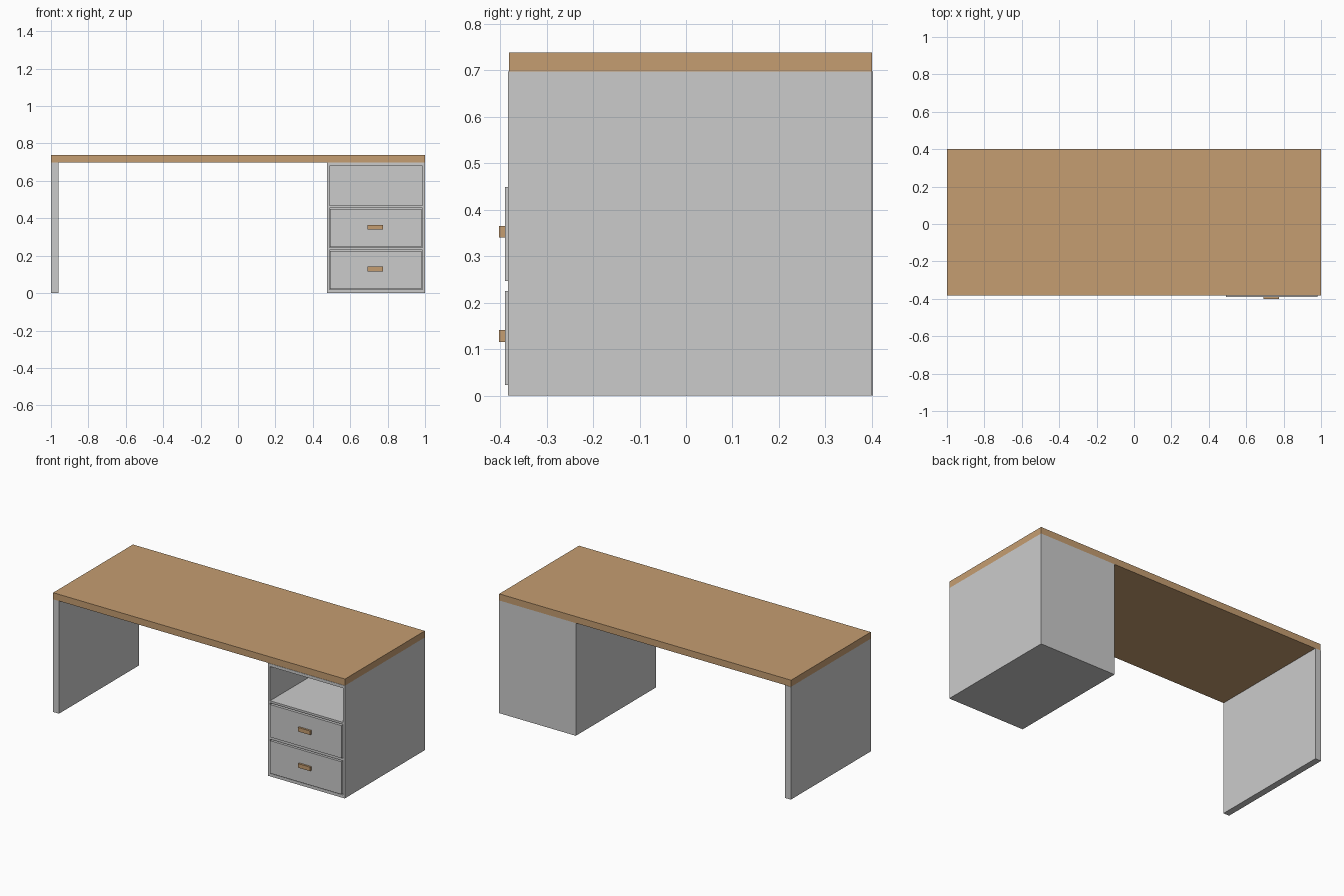
import bpy

if "Cube" in bpy.data.objects:
    bpy.data.objects.remove(bpy.data.objects["Cube"])

wood = bpy.data.materials.new("wood")
wood.diffuse_color = (0.56, 0.34, 0.165, 1)
wood.use_nodes = True
wood.node_tree.nodes["Principled BSDF"].inputs["Base Color"].default_value = wood.diffuse_color


def box(name, x, y, z, mat=None):
    """Box from (min, max) ranges on each axis."""
    bpy.ops.mesh.primitive_cube_add(size=1, location=[sum(r) / 2 for r in (x, y, z)])
    ob = bpy.context.object
    ob.name = name
    ob.scale = [r[1] - r[0] for r in (x, y, z)]
    bpy.ops.object.transform_apply(location=False, rotation=False, scale=True)
    if mat:
        ob.data.materials.append(mat)
    return ob


def cut(target, cutter):
    """Subtract the cutter from the target and discard it."""
    mod = target.modifiers.new("opening", 'BOOLEAN')
    mod.operation = 'DIFFERENCE'
    mod.solver = 'EXACT'
    mod.object = cutter
    bpy.context.view_layer.objects.active = target
    bpy.ops.object.modifier_apply(modifier=mod.name)
    bpy.data.objects.remove(cutter, do_unlink=True)


# Desktop and left side panel
box("desktop", (-1, 1), (-0.381, 0.4), (0.698, 0.739), wood)
box("left_leg_panel", (-1, -0.96), (-0.381, 0.402), (0, 0.698))

# Cabinet with three stacked openings, the top one left open as a shelf
cabinet = box("drawer_cabinet", (0.475, 1), (-0.383, 0.4), (0, 0.698))
for i in range(3):
    z0 = 0.018 + 0.225 * i
    cutter = box("opening_cutter", (0.488, 0.987), (-0.5, 0.387), (z0, z0 + 0.212))
    cutter.hide_render = True
    cut(cabinet, cutter)

# Two drawers with wooden handles
for i, label in enumerate(("lower", "middle")):
    dz = 0.224 * i
    box(label + "_drawer", (0.493, 0.982), (-0.39, 0.38), (0.023 + dz, 0.225 + dz))
    box(label + "_handle", (0.692, 0.776), (-0.402, -0.389), (0.116 + dz, 0.141 + dz), wood)
